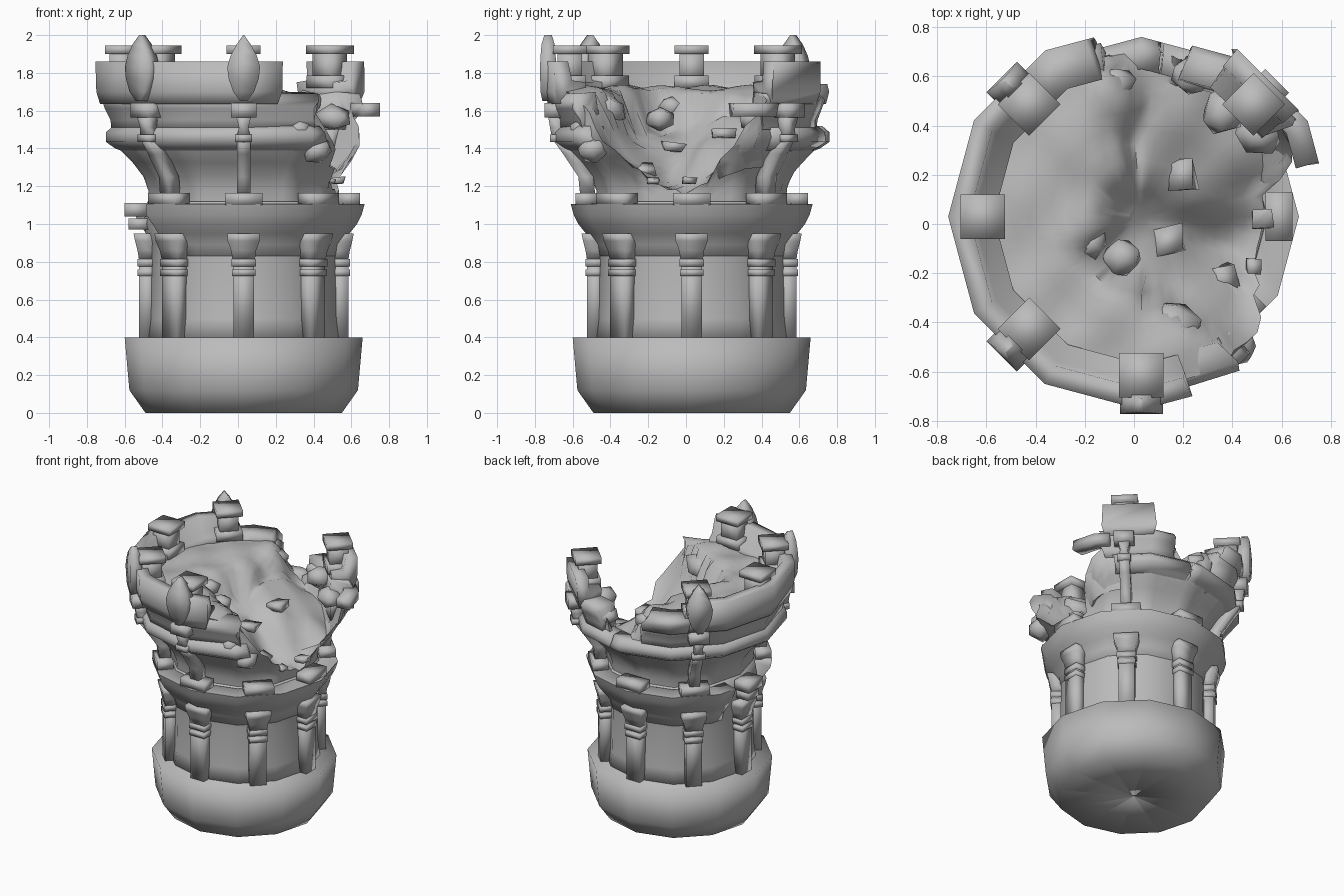
import bpy, bmesh, math, random
from mathutils import Vector, Matrix

random.seed(4)
cube = bpy.data.objects.get("Cube")
if cube:
    bpy.data.objects.remove(cube)

CX, CY = 0.03, 0.03
stone = bpy.data.materials.new("grey_stone")
stone.use_nodes = True
grey = (0.5, 0.5, 0.5, 1)
stone.diffuse_color = grey
stone.node_tree.nodes["Principled BSDF"].inputs["Base Color"].default_value = grey


def finish(name, bm, angle=100):
    bmesh.ops.recalc_face_normals(bm, faces=bm.faces)
    mesh = bpy.data.meshes.new(name)
    bm.to_mesh(mesh)
    bm.free()
    mesh.materials.append(stone)
    obj = bpy.data.objects.new(name, mesh)
    bpy.context.collection.objects.link(obj)
    bpy.ops.object.select_all(action='DESELECT')
    obj.select_set(True)
    bpy.context.view_layer.objects.active = obj
    bpy.ops.object.shade_smooth_by_angle(angle=math.radians(angle))


def polar(deg, r, z):
    """Point on a twelve-sided tower outline."""
    r *= math.cos(math.radians(15)) / math.cos(math.radians(deg % 30 - 15))
    a = math.radians(deg)
    return Vector((CX + r * math.cos(a), CY + r * math.sin(a), z))


def arc(name, section, start, end, jag=0):
    """Sweep a closed (radius, height) section round the tower."""
    bm = bmesh.new()
    full = end - start >= 360
    angles = [start] + [k * 30 for k in range(-12, 25) if start + 4 < k * 30 < end - 4]
    angles += [] if full else [end]
    rows = []
    for i, a in enumerate(angles):
        loose = jag if i in (0, len(angles) - 1) else 0
        rows.append([bm.verts.new(polar(a + random.uniform(-loose, loose), r, z)) for r, z in section])
    n = len(section)
    pairs = list(zip(rows, rows[1:])) + ([(rows[-1], rows[0])] if full else [])
    for p, q in pairs:
        for j in range(n):
            k = (j + 1) % n
            bm.faces.new((p[j], q[j], q[k], p[k]))
    if not full:
        bm.faces.new(rows[0])
        bm.faces.new(rows[-1])
    finish(name, bm)


def loft(name, deg, rings):
    """Stack rectangles (radius, height, half width, half depth) facing outward."""
    bm = bmesh.new()
    a = math.radians(deg)
    out, side = Vector((math.cos(a), math.sin(a), 0)), Vector((-math.sin(a), math.cos(a), 0))
    rows = []
    for r, z, w, d in rings:
        c = Vector((CX, CY, z)) + out * r
        rows.append([bm.verts.new(c + side * w * s + out * d * t)
                     for s, t in ((-1, -1), (1, -1), (1, 1), (-1, 1))])
    for p, q in zip(rows, rows[1:]):
        for j in range(4):
            k = (j + 1) % 4
            bm.faces.new((p[j], p[k], q[k], q[j]))
    bm.faces.new(rows[0])
    bm.faces.new(rows[-1])
    finish(name, bm)


def block(name, deg, r, z0, z1, w, d):
    loft(name, deg, [(r, z0, w, d), (r, z1, w, d)])


# Plinth and shaft
arc("plinth", [(0.01, 0), (0.52, 0), (0.605, 0.12), (0.63, 0.4), (0.01, 0.4)], 0, 360)
arc("shaft", [(0.01, 0.38), (0.52, 0.38), (0.505, 0.5), (0.5, 0.8), (0.505, 0.9), (0.53, 1.0),
              (0.51, 1.12), (0.01, 1.12)], 0, 360)
# Ledge, broken open on one side
arc("ledge", [(0.45, 0.82), (0.502, 0.83), (0.515, 0.89), (0.56, 0.95), (0.6, 1.0), (0.625, 1.05),
              (0.64, 1.105), (0.45, 1.11)], -146, 162, 1)
block("ledge_fragment_upper", 180, 0.57, 1.04, 1.11, 0.08, 0.06)
block("ledge_fragment_lower", 180, 0.55, 0.97, 1.03, 0.06, 0.06)

# Pillars with collars and flared capitals
for i in range(8):
    deg = i * 45
    block("pillar_shaft", deg, 0.51, 0.38, 0.84, 0.055, 0.045)
    block("pillar_collar_lower", deg, 0.51, 0.725, 0.76, 0.062, 0.053)
    block("pillar_collar_upper", deg, 0.51, 0.775, 0.815, 0.065, 0.053)
    loft("pillar_capital", deg, [(0.505, 0.815, 0.06, 0.05), (0.51, 0.86, 0.066, 0.052),
                                 (0.52, 0.91, 0.085, 0.055), (0.525, 0.95, 0.085, 0.058)])
    if i != 4:
        block("strut_foot", deg, 0.56, 1.1, 1.165, 0.1, 0.055)

# Upper drum: flared wall cut at a ragged height, closed by the collapsed floor
RAGGED = [(0, 1.17), (10, 1.23), (18, 1.38), (28, 1.55), (38, 1.68), (72, 1.66), (80, 1.5),
          (92, 1.46), (100, 1.53), (106, 1.7), (288, 1.7), (303, 1.64), (312, 1.5),
          (322, 1.35), (335, 1.22), (348, 1.18), (360, 1.17)]
FLARE = [(1.1, 0.5), (1.2, 0.505), (1.28, 0.545), (1.36, 0.62), (1.43, 0.69), (1.5, 0.69),
         (1.57, 0.67), (1.64, 0.68), (1.72, 0.72)]
BREAK = [(-0.7, 0.5), (-0.48, 0.32), (-0.33, 0.1), (-0.24, -0.05), (-0.1, -0.18), (0.1, -0.1),
         (0.3, -0.05), (0.5, -0.03), (0.75, -0.06)]
SLOPE = [(-0.1, 1.72), (0, 1.68), (0.06, 1.52), (0.3, 1.38), (0.6, 1.18)]
RISE = [(0, 0), (0.2, 0.08), (0.45, 0.05), (0.7, 0)]


def lerp(table, x):
    for (a, u), (b, v) in zip(table, table[1:]):
        if x <= b:
            return u + (v - u) * max(0, (x - a) / (b - a))
    return table[-1][1]


def floor_height(x, y):
    past = x - lerp(BREAK, y) + 0.025 * math.sin(23 * y + 9 * x)
    rough = 0.018 * math.sin(17 * x + 3) * math.sin(14 * y)
    return lerp(SLOPE, past) + rough + lerp(RISE, y) * min(1, max(0, past * 10))


bm = bmesh.new()
COLS, LEVELS = 72, 9
rows = []
for c in range(COLS):
    deg = c * 360 / COLS
    top = lerp(RAGGED, deg)
    if top < 1.66:
        top += random.uniform(-0.025, 0.025)
    col = []
    for k in range(LEVELS):
        z = 1.1 + (top - 1.1) * k / (LEVELS - 1)
        col.append(bm.verts.new(polar(deg, lerp(FLARE, z), z)))
    rim = lerp(FLARE, top)
    for f in (0.93, 0.84, 0.74, 0.64, 0.54, 0.44, 0.34, 0.24, 0.15, 0.07):
        p = polar(deg, rim * f, 0)
        p.z = floor_height(p.x, p.y)
        if f > 0.9:
            p.z = 0.5 * p.z + 0.5 * top
        col.append(bm.verts.new(p))
    rows.append(col)
for c in range(COLS):
    p, q = rows[c], rows[(c + 1) % COLS]
    for j in range(len(p) - 1):
        bm.faces.new((p[j], q[j], q[j + 1], p[j + 1]))
bm.faces.new([r[-1] for r in rows])
finish("upper_drum", bm, 60)

# Ring mouldings and parapet pieces
BAND = [(0.6, 1.37), (0.68, 1.4), (0.73, 1.435), (0.73, 1.485), (0.69, 1.52), (0.6, 1.52)]
arc("band_main", BAND, 84, 308, 2)
arc("band_rear", BAND, 38, 84, 2)
MIDDLE = [(0.58, 1.5), (0.7, 1.5), (0.705, 1.55), (0.735, 1.61), (0.75, 1.655), (0.72, 1.69), (0.6, 1.7)]
arc("middle_main", MIDDLE, 104, 302, 2)
arc("middle_rear", MIDDLE, 32, 73, 2)
PARAPET = [(0.6, 1.65), (0.76, 1.635), (0.78, 1.7), (0.785, 1.86), (0.7, 1.86), (0.68, 1.76), (0.6, 1.75)]
arc("parapet_main", PARAPET, 130, 285, 1)
arc("parapet_rear", PARAPET, 34, 61, 1)
LOW_PARAPET = [(0.6, 1.65), (0.76, 1.635), (0.78, 1.7), (0.78, 1.74), (0.6, 1.75)]
arc("parapet_worn", LOW_PARAPET, 106, 131, 2)
arc("loose_band", [(0.68, 1.57), (0.78, 1.57), (0.78, 1.64), (0.68, 1.64)], 17, 37, 1)

# Merlons with square caps
for deg in (45, 135, 180, 225, 270):
    block("merlon_base", deg, 0.64, 1.72, 1.785, 0.09, 0.08)
    block("merlon_post", deg, 0.645, 1.75, 1.91, 0.065, 0.065)
    block("merlon_cap", deg, 0.645, 1.9, 1.945, 0.09, 0.09)

# Leaning struts, bracket blocks and pointed finials
for deg in (45, 135, 225, 270):
    loft("strut", deg, [(0.55, 1.15, 0.036, 0.04), (0.56, 1.25, 0.036, 0.04),
                        (0.64, 1.37, 0.036, 0.04), (0.7, 1.46, 0.036, 0.045)])
    block("strut_collar", deg, 0.71, 1.435, 1.475, 0.045, 0.04)
    loft("bracket_neck", deg, [(0.7, 1.46, 0.036, 0.04), (0.71, 1.51, 0.025, 0.04), (0.72, 1.57, 0.04, 0.04)])
    block("bracket_block", deg, 0.72, 1.565, 1.64, 0.068, 0.06)
    if deg != 45:
        loft("finial", deg, [(0.76, 1.65, 0.018, 0.03), (0.76, 1.7, 0.055, 0.04), (0.76, 1.77, 0.08, 0.042),
                             (0.76, 1.83, 0.087, 0.043), (0.76, 1.89, 0.07, 0.04),
                             (0.76, 1.95, 0.038, 0.035), (0.76, 2.0, 0.003, 0.02)])


# Fallen chunks and rounded broken masonry
def place(name, bm, spot, scale, tilt):
    for v in bm.verts:
        v.co += Vector([random.uniform(-0.12, 0.12) for _ in range(3)])
    turn = Matrix.Rotation(random.uniform(0, 3), 4, 'Z') @ Matrix.Rotation(random.uniform(-tilt, tilt), 4, 'X')
    bm.transform(Matrix.Translation(spot) @ turn @ Matrix.Diagonal((*scale, 1)))
    finish(name, bm)


for x, y, z, s in ((0.2, 0.2, 1.48, 0.11), (0.14, -0.07, 1.41, 0.12), (0.52, 0.02, 1.23, 0.08),
                   (0.37, -0.22, 1.29, 0.1), (0.49, -0.17, 1.23, 0.06)):
    bm = bmesh.new()
    bmesh.ops.create_cube(bm, size=1)
    place("fallen_chunk", bm, (x, y, z), (s, s * 0.9, s * 0.4), 0.4)
for x, y, z, s in ((0.42, -0.49, 1.39, 0.1), (0.31, -0.53, 1.5, 0.1), (0.15, -0.42, 1.6, 0.13),
                   (-0.05, -0.14, 1.56, 0.09), (-0.18, -0.08, 1.62, 0.08),
                   (-0.08, 0.56, 1.62, 0.1), (0.23, 0.6, 1.6, 0.09),
                   (0.5, 0.36, 1.56, 0.1), (0.36, 0.46, 1.64, 0.11)):
    bm = bmesh.new()
    bmesh.ops.create_icosphere(bm, subdivisions=1, radius=1)
    place("broken_masonry", bm, (x, y, z), (s, s * 0.85, s * 0.7), 0.3)
